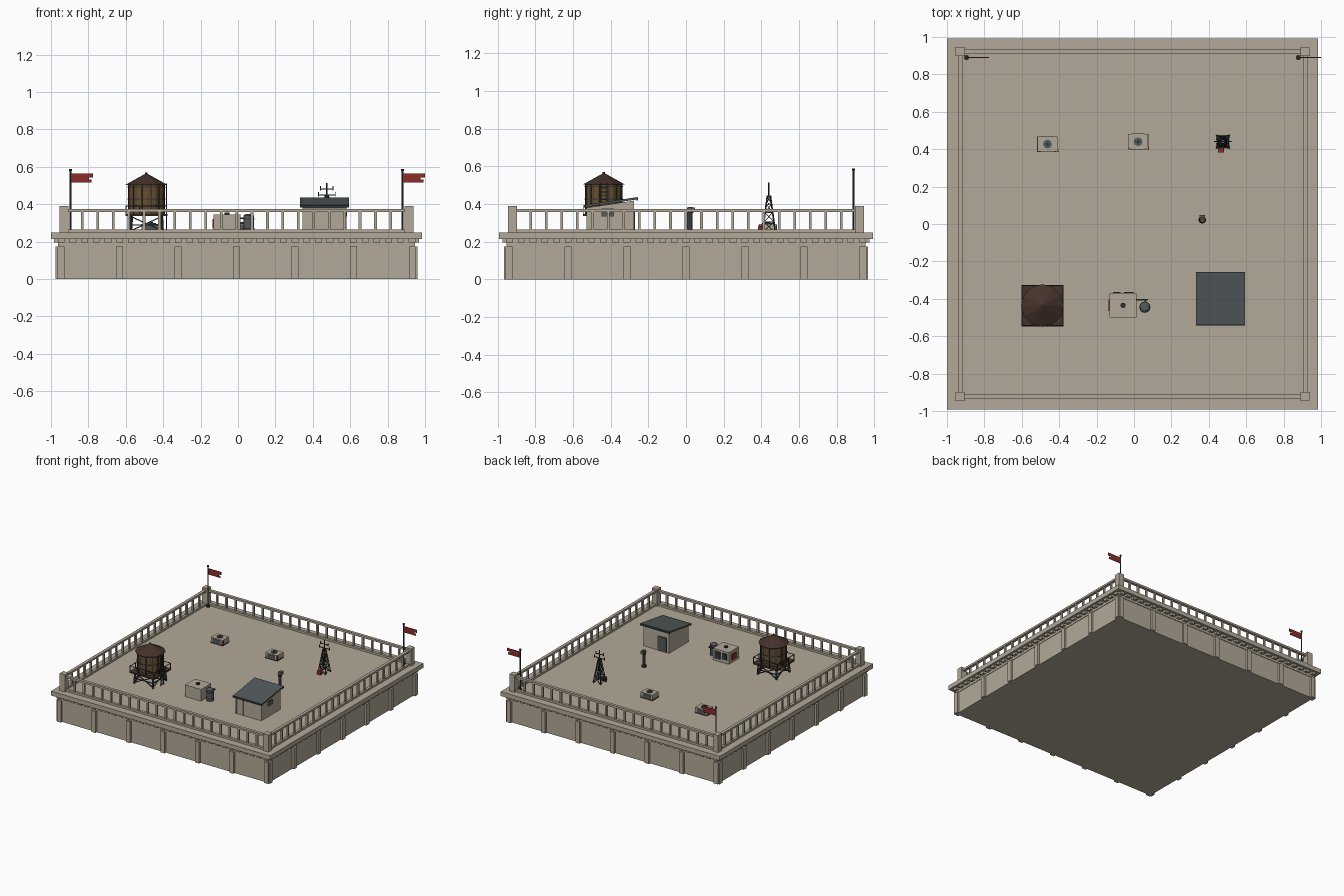
import bpy, bmesh, math
from mathutils import Vector, Matrix

cube = bpy.data.objects.get("Cube")
if cube:
    bpy.data.objects.remove(cube, do_unlink=True)


def material(name, rgb):
    m = bpy.data.materials.new(name)
    m.use_nodes = True
    m.diffuse_color = (*rgb, 1)
    m.node_tree.nodes["Principled BSDF"].inputs["Base Color"].default_value = (*rgb, 1)
    return m


STONE = material("tan_stone", (.45, .40, .315))
SLATE = material("slate_metal", (.085, .102, .107))
DARK = material("dark_metal", (.03, .036, .04))
WOOD = material("brown_wood", (.13, .078, .032))
ROOF = material("dark_brown_shingle", (.06, .032, .024))
RED = material("red_cloth", (.26, .027, .024))


class Part:
    """Collects primitives into one single-colour object."""

    def __init__(self, name, mat):
        self.name, self.mat, self.bm = name, mat, bmesh.new()

    def box(self, center, size, rot=None):
        m = Matrix.Translation(center) @ (rot or Matrix()) @ Matrix.Diagonal((*size, 1))
        bmesh.ops.create_cube(self.bm, size=1, matrix=m)
        return self

    def cyl(self, base, r, h, sides=12, top=None):
        m = Matrix.Translation(Vector(base) + Vector((0, 0, h / 2)))
        bmesh.ops.create_cone(self.bm, cap_ends=True, segments=sides, radius1=r,
                              radius2=r if top is None else top, depth=h, matrix=m)
        return self

    def bar(self, a, b, w):
        a, b = Vector(a), Vector(b)
        rot = (b - a).to_track_quat('Z', 'Y').to_matrix().to_4x4()
        return self.box((a + b) / 2, (w, w, (b - a).length), rot)

    def done(self):
        me = bpy.data.meshes.new(self.name)
        self.bm.to_mesh(me)
        self.bm.free()
        me.materials.append(self.mat)
        ob = bpy.data.objects.new(self.name, me)
        bpy.context.collection.objects.link(ob)
        return ob


CX, DECK = -.0075, .25
SIGNS = (-1, 1)


def four_sides(part, along, out, z, w, d, h):
    """Put a box on each side of the building, w along the wall and d outward."""
    for s in SIGNS:
        part.box((CX + along, s * out, z), (w, d, h))
        part.box((CX + s * out, along, z), (d, w, h))


# Building block, frieze and cornice slab
Part("wall_block", STONE).box((CX, 0, .107), (1.9, 1.9, .214)).done()
Part("frieze", STONE).box((CX, 0, .186), (1.908, 1.908, .018)).done()
Part("deck_slab", STONE).box((CX, 0, .232), (1.985, 1.985, .036)).done()

pilasters = Part("pilasters", STONE)
for i in range(7):
    four_sides(pilasters, (i - 3) * .313, .947, .0875, .037, .04, .175)
pilasters.done()

dentils = Part("cornice_dentils", STONE)
for i in range(31):
    four_sides(dentils, (i - 15) * .0625, .957, .205, .036, .036, .02)
dentils.done()

# Balustrade round the deck
rail = Part("balustrade", STONE)
four_sides(rail, 0, .922, .258, 1.82, .022, .016)
four_sides(rail, 0, .922, .367, 1.82, .024, .016)
for i in range(21):
    four_sides(rail, (i - 10) * .0825, .922, .312, .014, .014, .1)
rail.done()
posts = Part("corner_posts", STONE)
for x in SIGNS:
    for y in SIGNS:
        posts.box((CX + x * .922, y * .922, .32), (.048, .048, .14))
posts.done()

# Flags on the two back corners
for side, x in (("right", -.895), ("left", .879)):
    pole = Part(side + "_flagpole", DARK)
    pole.cyl((x, .89, DECK), .005, .33, 8).cyl((x, .89, .578), .008, .01, 8)
    pole.cyl((x, .89, DECK), .014, .012, 8).done()
    flag = Part(side + "_flag", RED)
    for length, z in ((.121, .554), (.098, .538), (.112, .524)):
        flag.box((x + length / 2, .89, z), (length, .004, .023 if z > .55 else .016))
    flag.done()

# Water tower
tx, ty = -.49, -.436
legs = Part("tower_legs", DARK)
corners = [(-1, -1), (1, -1), (1, 1), (-1, 1)]
for i, (x, y) in enumerate(corners):
    u, v = corners[(i + 1) % 4]
    legs.bar((tx + x * .085, ty + y * .085, DECK), (tx + x * .08, ty + y * .08, .34), .013)
    for z1, z2 in ((.258, .335), (.335, .258), (.29, .29)):
        legs.bar((tx + x * .083, ty + y * .083, z1), (tx + u * .083, ty + v * .083, z2), .006)
legs.done()
Part("tower_platform", ROOF).box((tx, ty, .342), (.225, .222, .012)).done()
guard = Part("platform_railing", DARK)
for i, (x, y) in enumerate(corners):
    u, v = corners[(i + 1) % 4]
    for t in (0, .33, .67):
        px, py = tx + .109 * (x + (u - x) * t), ty + .107 * (y + (v - y) * t)
        guard.box((px, py, .37), (.004, .004, .045))
    guard.bar((tx + x * .109, ty + y * .107, .391), (tx + u * .109, ty + v * .107, .391), .004)
guard.done()
Part("tank_barrel", WOOD).cyl((tx, ty, .348), .099, .16, 12).done()
bands = Part("tank_bands", DARK)
for z in (.36, .425, .49):
    bands.cyl((tx, ty, z), .102, .006, 12)
bands.done()
staves = Part("tank_staves", ROOF)
for i in range(12):
    a = math.tau * i / 12 + math.pi / 12
    staves.box((tx + .0965 * math.sin(a), ty + .0965 * math.cos(a), .428),
               (.007, .006, .16), Matrix.Rotation(-a, 4, 'Z'))
staves.done()
roof = Part("tank_roof", ROOF)
roof.cyl((tx, ty, .503), .114, .06, 12, .006).cyl((tx, ty, .56), .007, .01, 8).done()
ladder = Part("tank_ladder", DARK)
for y in SIGNS:
    ladder.box((tx + .107, ty + y * .016, .38), (.005, .005, .26))
for i in range(12):
    ladder.box((tx + .107, ty, .265 + i * .02), (.004, .032, .004))
ladder.done()

# Stair hut with a sloping roof; door at the back
hx, hy = .4625, -.4
hut = Part("hut_walls", STONE).box((hx, hy, .325), (.235, .25, .15))
for v in hut.bm.verts:
    if v.co.z > .35:
        v.co.z = .40 + (v.co.y - hy) * .15
hut.done()
tilt = Matrix.Rotation(math.atan(.15), 4, 'X')
Part("hut_roof", SLATE).box((hx, hy, .41), (.262, .288, .012), tilt).done()
eaves = Part("hut_eaves", DARK)
eaves.box((hx, hy - .138, .389), (.264, .01, .014)).box((hx, hy + .14, .428), (.264, .008, .016)).done()
Part("hut_door", SLATE).box((hx - .055, hy + .126, .308), (.075, .006, .115)).done()
Part("hut_door_frame", DARK).box((hx - .055, hy + .125, .31), (.087, .004, .12)).done()
Part("hut_window", SLATE).box((hx + .118, hy - .015, .355), (.006, .06, .034)).done()
Part("hut_window_frame", DARK).box((hx + .1175, hy - .015, .355), (.004, .068, .042)).done()
joints = Part("hut_front_joints", STONE)
for x in (-.11, -.05, .05, .11):
    joints.box((hx + x, hy - .126, .315), (.01, .005, .13))
joints.done()

# Boiler cabinet with its side tank
bx, by = -.058, -.435
Part("boiler_cabinet", STONE).box((bx, by, .298), (.144, .13, .096)).done()
fit = Part("boiler_fittings", DARK)
fit.cyl((bx, by, .345), .014, .012, 10)
fit.box((bx - .035, by + .068, .305), (.04, .008, .05)).box((bx + .03, by + .068, .3), (.05, .008, .06))
fit.bar((bx + .06, by + .03, .325), (.075, by + .03, .325), .01)
fit.bar((.06, by + .03, .325), (.06, by, .325), .01).done()
Part("boiler_red_panel", RED).box((bx - .074, by, .295), (.006, .06, .05)).done()
tank = Part("boiler_side_tank", SLATE)
tank.cyl((.058, -.445, DECK), .028, .09, 12).cyl((.058, -.445, .34), .028, .008, 12, .016).done()
hoops = Part("side_tank_hoops", DARK)
for z in (.268, .318):
    hoops.cyl((.058, -.445, z), .03, .005, 12)
hoops.done()

# Two low fan units
for name, x, y in (("right", -.463, .427), ("centre", .022, .44)):
    Part(name + "_fan_unit", STONE).box((x, y, .275), (.106, .08, .04)).done()
    fan = Part(name + "_fan", SLATE)
    fan.cyl((x, y, .295), .024, .006, 8)
    fan.box((x, y - .041, .275), (.07, .004, .026)).box((x, y + .041, .275), (.07, .004, .026)).done()
    hub = Part(name + "_fan_trim", DARK)
    hub.cyl((x, y, .3), .009, .005, 8).box((x, y, .253), (.11, .084, .008)).done()
    Part(name + "_fan_red_box", RED).box((x + .052, y - .036, .272), (.012, .012, .03)).done()

# Lattice mast with cross arms
mx, my = .475, .44
mast = Part("lattice_mast", DARK)
levels = [(DECK, .034), (.305, .027), (.355, .02), (.4, .014), (.445, .008)]
for (z1, r1), (z2, r2) in zip(levels, levels[1:]):
    for i, (x, y) in enumerate(corners):
        u, v = corners[(i + 1) % 4]
        p = (mx + x * r1, my + y * r1, z1)
        mast.bar(p, (mx + x * r2, my + y * r2, z2), .006)
        mast.bar(p, (mx + u * r2, my + v * r2, z2), .0035)
        mast.bar((mx + u * r1, my + v * r1, z1), (mx + x * r2, my + y * r2, z2), .0035)
        mast.bar((mx + x * r2, my + y * r2, z2), (mx + u * r2, my + v * r2, z2), .004)
mast.cyl((mx, my, .44), .004, .075, 6)
for z, r in ((.45, .045), (.482, .034)):
    mast.box((mx, my, z), (2 * r, .005, .005))
    for s in SIGNS:
        mast.box((mx + s * r, my, z + .004), (.005, .005, .024))
mast.done()
red = Part("mast_red_fittings", RED)
red.box((mx, my, .4), (.034, .008, .01)).box((mx - .01, my - .045, .266), (.03, .024, .032)).done()

# Stove pipe with a bent cowl
vx, vy = .365, .022
pipe = Part("vent_pipe", SLATE)
pipe.cyl((vx, vy, DECK), .013, .115, 10).box((vx, vy + .012, .372), (.028, .03, .022)).done()
collar = Part("vent_collars", DARK)
collar.cyl((vx, vy, DECK), .02, .012, 10).cyl((vx, vy, .352), .017, .008, 10).done()
Part("vent_cap", WOOD).cyl((vx, vy, .37), .019, .016, 10, .012).done()
